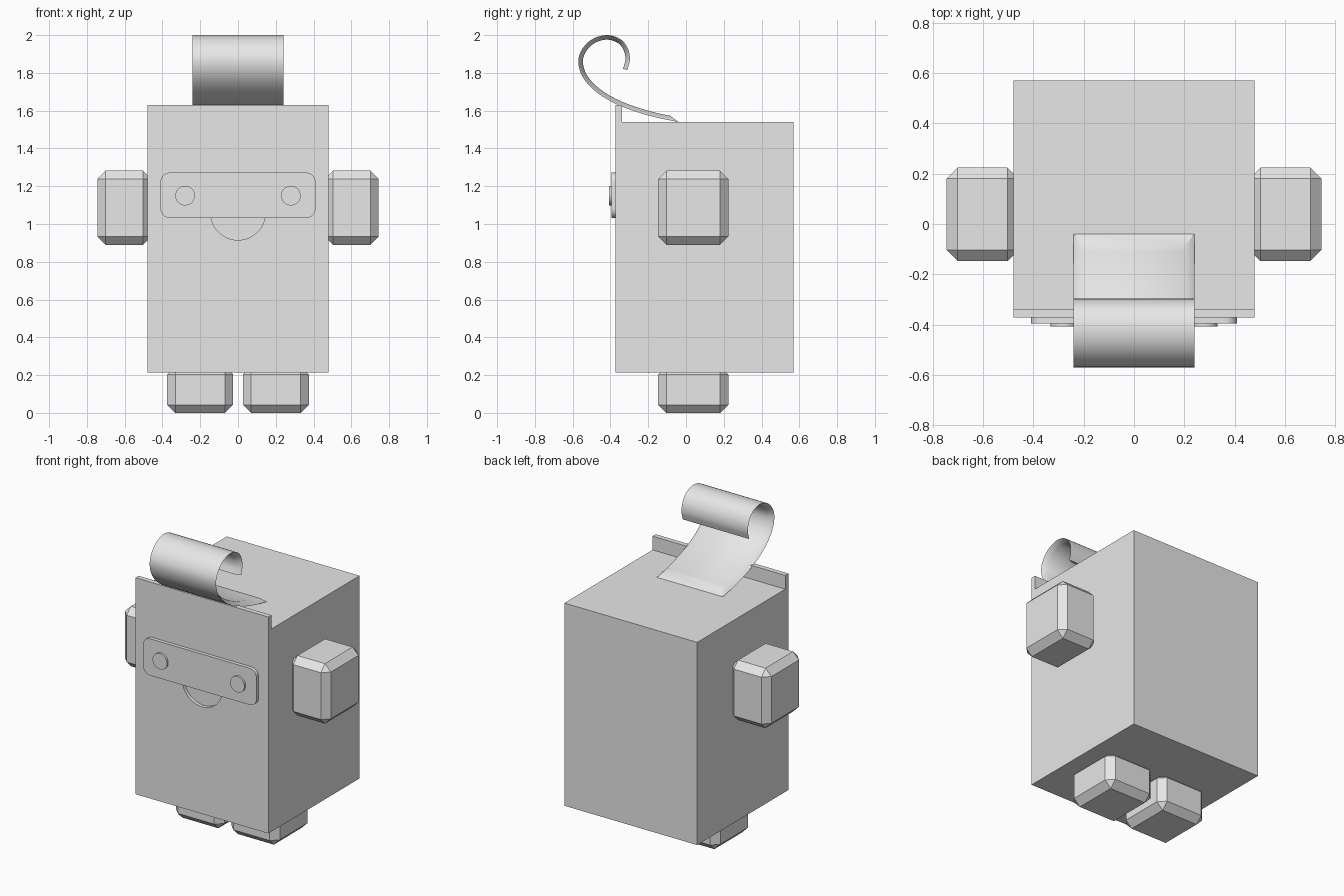
import bpy, bmesh, math
from mathutils import Vector

cube = bpy.data.objects.get("Cube")
if cube:
    bpy.data.objects.remove(cube, do_unlink=True)

GREY = (0.8, 0.8, 0.8, 1.0)
grey = bpy.data.materials.new("plain_grey")
grey.use_nodes = True
grey.diffuse_color = GREY
for node in grey.node_tree.nodes:
    if node.type == 'BSDF_PRINCIPLED':
        node.inputs["Base Color"].default_value = GREY


def finish(name, bm, smooth=False):
    """Turn a bmesh into a named grey object."""
    bmesh.ops.recalc_face_normals(bm, faces=bm.faces[:])
    mesh = bpy.data.meshes.new(name)
    bm.to_mesh(mesh)
    bm.free()
    mesh.materials.append(grey)
    obj = bpy.data.objects.new(name, mesh)
    bpy.context.scene.collection.objects.link(obj)
    if smooth:
        bpy.ops.object.select_all(action='DESELECT')
        obj.select_set(True)
        bpy.context.view_layer.objects.active = obj
        bpy.ops.object.shade_smooth_by_angle(angle=math.radians(35))
    return obj


def prism(name, points, move, smooth=False):
    """Extrude a closed outline of 3D points along a vector."""
    bm = bmesh.new()
    face = bm.faces.new([bm.verts.new(p) for p in points])
    grown = bmesh.ops.extrude_face_region(bm, geom=[face])["geom"]
    verts = [g for g in grown if isinstance(g, bmesh.types.BMVert)]
    bmesh.ops.translate(bm, verts=verts, vec=move)
    return finish(name, bm, smooth)


def chamfered_box(name, low, high, chamfer=0.043):
    """Box between two corners with every edge cut flat."""
    low, high = Vector(low), Vector(high)
    bm = bmesh.new()
    bmesh.ops.create_cube(bm, size=1)
    for v in bm.verts:
        v.co = [(a + b) / 2 + c * (b - a) for a, b, c in zip(low, high, v.co)]
    bmesh.ops.bevel(bm, geom=bm.edges[:], offset=chamfer, segments=1,
                    affect='EDGES', profile=0.5)
    return finish(name, bm)


def arc(x, z, radius, start, end, steps, y):
    """Points of an arc in an upright plane, angles in degrees."""
    angles = [math.radians(start + (end - start) * i / steps) for i in range(steps + 1)]
    return [(x + radius * math.cos(a), y, z + radius * math.sin(a)) for a in angles]


# Body with a thin raised lip along the front
side = [(-.372, .215), (.57, .215), (.57, 1.54), (-.34, 1.54), (-.34, 1.63), (-.372, 1.63)]
body = prism("body", [(-.48, y, z) for y, z in side], (.96, 0, 0))

# Mouth recessed into the front
cutter = prism("mouth_cutter", arc(0, 1.06, .145, 180, 360, 32, -.45), (0, .1, 0))
cutter.hide_render = True
cut = body.modifiers.new("mouth", 'BOOLEAN')
cut.operation = 'DIFFERENCE'
cut.solver = 'EXACT'
cut.object = cutter
bpy.ops.object.select_all(action='DESELECT')
body.select_set(True)
bpy.context.view_layer.objects.active = body
bpy.ops.object.modifier_apply(modifier=cut.name)
bpy.data.objects.remove(cutter, do_unlink=True)

# Rounded face plate
outline = []
for i, (sx, sz) in enumerate([(1, 1), (-1, 1), (-1, -1), (1, -1)]):
    outline += arc(sx * .36, 1.152 + sz * .07, .05, 90 * i, 90 * i + 90, 8, -.395)
prism("face_plate", outline, (0, .03, 0), True)

# Eyes, arms and feet on both sides
for word, s in (("left", 1), ("right", -1)):
    prism(word + "_eye", arc(s * .28, 1.15, .052, 0, 348.75, 31, -.408), (0, .02, 0), True)
    x0, x1 = sorted((s * .46, s * .745))
    chamfered_box(word + "_arm", (x0, -.147, .89), (x1, .224, 1.282))
    x0, x1 = sorted((s * .026, s * .375))
    chamfered_box(word + "_foot", (x0, -.147, 0), (x1, .224, .247))

# Curled strip on top: wide outer surface, narrower inner surface
path = [Vector(p) for p in (
    (-.04, 1.54), (-.19, 1.572), (-.35, 1.626), (-.47, 1.695), (-.545, 1.775),
    (-.57, 1.86), (-.547, 1.93), (-.49, 1.982), (-.415, 2.0), (-.345, 1.977),
    (-.307, 1.927), (-.297, 1.87), (-.31, 1.815))]
ends = [2 * path[0] - path[1]] + path + [2 * path[-1] - path[-2]]
curve = []
for a, b, c, d in zip(ends, ends[1:], ends[2:], ends[3:]):
    for t in (0, .25, .5, .75):
        curve.append(b + .5 * t * ((c - a) + t * (2 * a - 5 * b + 4 * c - d)
                                   + t * t * (3 * b - a - 3 * c + d)))
curve.append(path[-1])

bm = bmesh.new()
rings = []
last = len(curve) - 1
for i, p in enumerate(curve):
    tangent = (curve[min(i + 1, last)] - curve[max(i - 1, 0)]).normalized()
    inner = p + Vector((tangent.y, -tangent.x)) * .024
    # Slanted cut where the strip meets the body
    inner += tangent * .05 * max(0, 1 - i / 4)
    rings.append([bm.verts.new((x, q.x, q.y)) for x, q in
                  ((-.24, p), (.24, p), (.205, inner), (-.205, inner))])
for r, n in zip(rings, rings[1:]):
    for k in range(4):
        j = (k + 1) % 4
        bm.faces.new((r[k], r[j], n[j], n[k]))
bm.faces.new(rings[0])
bm.faces.new(rings[-1])
finish("head_curl", bm, True)
